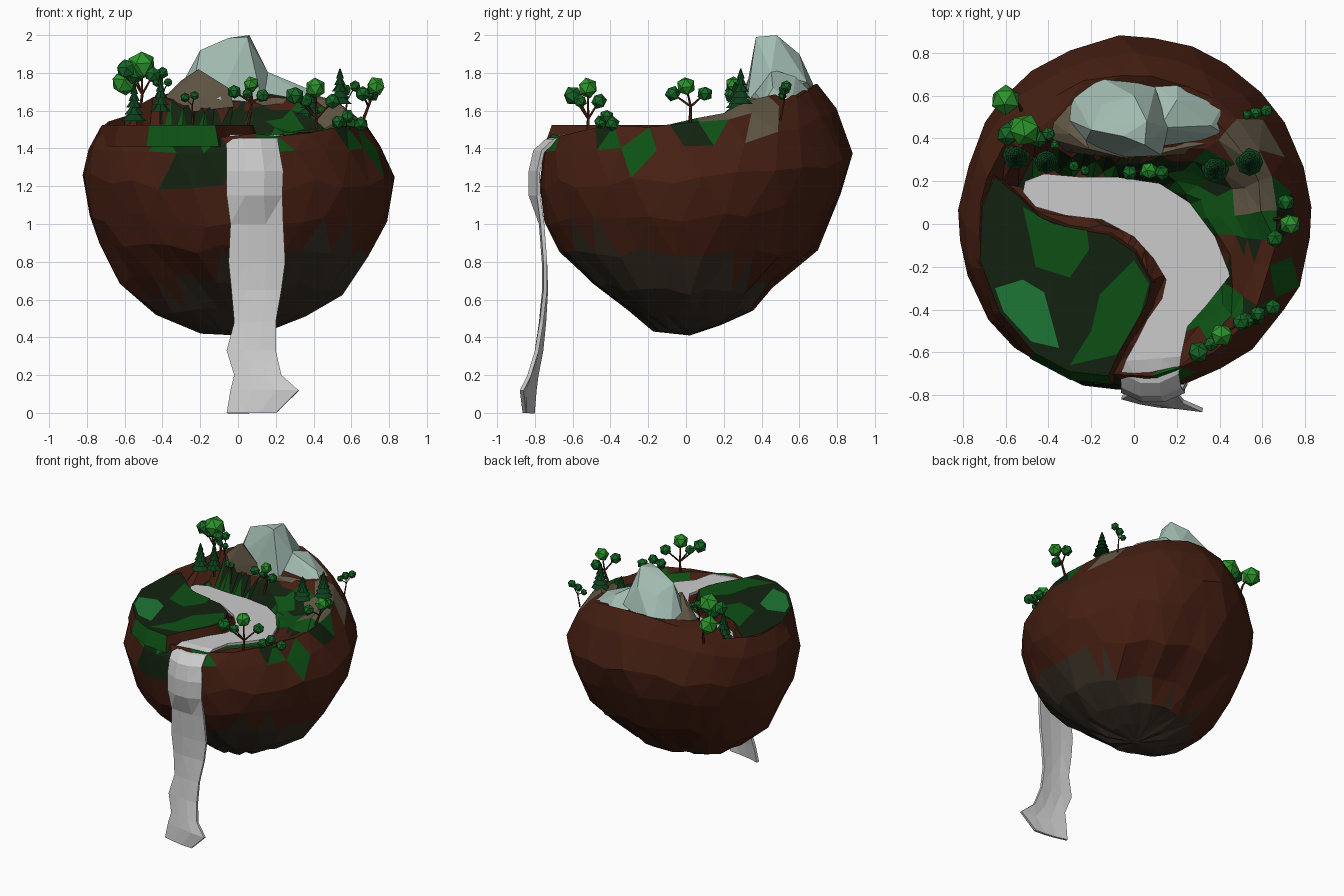
import bpy, bmesh, random
from math import sin, cos, pi, tau
from mathutils import Vector, Matrix, noise

if "Cube" in bpy.data.objects:
    bpy.data.objects.remove(bpy.data.objects["Cube"])

random.seed(4)
MATS = {}
for n, c in dict(soil=(.06, .0135, .006), stone=(.035, .025, .016), tan=(.12, .095, .06), crag=(.36, .5, .44),
                 grass=(.004, .08, .007), dark_grass=(.006, .016, .005), light_grass=(.012, .18, .035),
                 leaf=(.008, .14, .02), bright_leaf=(.025, .3, .025), pine=(.004, .05, .011),
                 bark=(.07, .02, .008)).items():
    MATS[n] = bpy.data.materials.new(n)
    MATS[n].diffuse_color = (*c, 1)


def finish(name, bm, *mats, normals=True):
    if normals:
        bmesh.ops.recalc_face_normals(bm, faces=bm.faces)
    me = bpy.data.meshes.new(name)
    bm.to_mesh(me)
    bm.free()
    ob = bpy.data.objects.new(name, me)
    bpy.context.collection.objects.link(ob)
    for m in mats:
        me.materials.append(MATS[m])
    return ob


def smooth(a, b, x):
    t = max(0, min(1, (x - a) / (b - a)))
    return t * t * (3 - 2 * t)


def jit(s):
    return random.uniform(-s, s)


# river and waterfall rows: left bank x,y, right bank x,y, height
RIVER = [(-.52, .15, -.51, .20, 1.475), (-.46, .08, -.42, .235, 1.475), (-.32, .04, -.25, .22, 1.475),
         (-.15, .02, -.08, .22, 1.475), (.0, -.06, .12, .19, 1.475), (.09, -.16, .26, .1, 1.475),
         (.15, -.26, .38, -.06, 1.475), (.13, -.35, .45, -.24, 1.475), (.06, -.45, .34, -.38, 1.475),
         (.01, -.55, .25, -.48, 1.475), (-.04, -.64, .22, -.62, 1.475)]
FALL = [(-.06, -.70, .21, -.70, 1.45), (-.06, -.765, .22, -.765, 1.39), (-.06, -.79, .24, -.79, 1.28),
        (-.06, -.79, .235, -.79, 1.15), (-.04, -.77, .24, -.77, 1.0), (-.05, -.755, .25, -.755, .8),
        (-.035, -.75, .23, -.755, .65), (-.02, -.76, .2, -.775, .48), (-.06, -.775, .2, -.80, .33),
        (-.02, -.80, .23, -.84, .2), (-.04, -.81, .32, -.88, .12), (-.06, -.82, .2, -.865, 0)]
bm = bmesh.new()
rows = []
for lx, ly, rx, ry, z in RIVER + FALL:
    row = []
    for j in range(4):
        t = j / 3
        bulge = (.05 if 1.1 < z < 1.46 else .01 if z < 1.46 else 0) * sin(pi * t)
        row.append(bm.verts.new((lx + (rx - lx) * t, ly + (ry - ly) * t - bulge, z)))
    rows.append(row)
for a, b in zip(rows, rows[1:]):
    for j in range(3):
        bm.faces.new((a[j], b[j], b[j + 1], a[j + 1]))
bmesh.ops.triangulate(bm, faces=bm.faces)
water = finish("river_and_waterfall", bm, normals=False)
sol = water.modifiers.new("thickness", 'SOLIDIFY')
sol.thickness, sol.offset = .02, -1

# floating island body: radius,height profiles seen in four directions
RIGHT = [(.2, .45), (.36, .52), (.55, .65), (.69, .84), (.795, 1.03), (.825, 1.24), (.755, 1.4), (.67, 1.53)]
LEFT = [(.2, .43), (.44, .53), (.63, .70), (.73, .88), (.79, 1.05), (.82, 1.24), (.79, 1.4), (.72, 1.51)]
BACK = [(.2, .48), (.36, .55), (.46, .69), (.7, .87), (.83, 1.15), (.88, 1.35), (.8, 1.6), (.7, 1.74)]
FRONT = [(.17, .44), (.31, .55), (.5, .71), (.68, .86), (.74, 1.0), (.78, 1.2), (.76, 1.38), (.71, 1.47)]
mids = []
for a, b in zip(RIVER, RIVER[1:] + FALL[:1]):
    for k in range(4):
        p = [u + (v - u) * k / 4 for u, v in zip(a, b)]
        mids.append(Vector(((p[0] + p[2]) / 2, (p[1] + p[3]) / 2)))


def ground(x, y):
    rise = .16 * smooth(.16, .36, y) + .06 * smooth(.3, .6, y)
    if x < 0:
        rise *= 1 - .45 * smooth(.4, .7, -x)
    h = 1.49 + rise + .08 * smooth(.4, .6, x) * smooth(-.15, .12, y) * (1 - smooth(.2, .4, y))
    h -= .03 * smooth(.45, .7, x) * smooth(.1, -.3, y)
    d = min((Vector((x, y)) - m).length for m in mids)
    return 1.42 + (h - 1.42) * smooth(.13, .18, d)


N = 28
bm = bmesh.new()
rings = []
for k in range(8):
    ring = []
    for i in range(N):
        s = 1 if k > 1 else .4
        a = tau * (i + .5 * (k % 2) + jit(.18) * s) / N
        w = cos(a) ** 2
        px = (RIGHT if cos(a) > 0 else LEFT)[k]
        py = (BACK if sin(a) > 0 else FRONT)[k]
        r = w * px[0] + (1 - w) * py[0] + jit(.01) * s
        ring.append(bm.verts.new((r * cos(a), r * sin(a), w * px[1] + (1 - w) * py[1] + jit(.03 if k < 6 else .012) * s)))
    rings.append(ring)
edge = [v.co.copy() for v in rings[-1]]
for f in (.9, .8, .7, .6, .5, .4, .3, .2, .1):
    ring = []
    for c in edge:
        x, y = c.x * f + jit(.01), c.y * f + jit(.01)
        ring.append(bm.verts.new((x, y, ground(x, y) + jit(.006))))
    rings.append(ring)
for k, (a, b) in enumerate(zip(rings, rings[1:])):
    for i in range(N):
        j = (i + 1) % N
        if k < 7 and k % 2 == 0:
            tris = (a[i], a[j], b[i]), (a[j], b[j], b[i])
        else:
            tris = (a[i], a[j], b[j]), (a[i], b[j], b[i])
        for t in tris:
            bm.faces.new(t)
for ring, c in ((rings[0], (0, .02, .41)), (rings[-1], (0, 0, ground(0, 0)))):
    v = bm.verts.new(c)
    for i in range(N):
        bm.faces.new((ring[i], ring[(i + 1) % N], v))
for f in bm.faces:
    c = f.calc_center_median()
    n = noise.noise(c * 5 + Vector((3, 1, 0)))
    if c.z < .68 + .2 * (c.x - c.y) + .08 * n:
        f.material_index = 1
    elif c.z > 1.5 and .45 < c.x < .64 and .05 < c.y < .46:
        f.material_index = 2
    elif c.z > 1.43 and -.5 < c.x < .5 and .15 < c.y < .31:
        f.material_index = 4 if n < .1 else 3
    elif c.y < .3 and ((c.x > .15 and c.z > 1.34 and n > -.12) or (-.4 < c.x < -.04 and c.z > 1.22 and c.y < -.5)):
        f.material_index = 4 if n < 0 else 3
finish("island_body", bm, "soil", "stone", "tan", "grass", "dark_grass")

# flat meadow left of the river with brown banks
MEADOW = [(-.71, .08), (-.65, .22), (-.54, .13), (-.44, .03), (-.3, -.02), (-.12, -.05), (0, -.13), (.08, -.27),
          (.06, -.37), (0, -.48), (-.07, -.6), (-.12, -.71), (-.3, -.69), (-.47, -.6), (-.63, -.41), (-.72, -.17)]
bm = bmesh.new()
top = [bm.verts.new((x, y, 1.525)) for x, y in MEADOW]
low = [bm.verts.new((-.33 + (x + .33) * 1.09, -.25 + (y + .25) * 1.09, 1.41)) for x, y in MEADOW]
bm.faces.new(top)
for i in range(len(top)):
    j = (i + 1) % len(top)
    f = bm.faces.new((top[i], low[i], low[j], top[j]))
    f.material_index = 2 if 10 < i < 13 else 1
finish("meadow", bm, "dark_grass", "soil", "grass")

# lighter grass patches on the meadow
for n, mat, pts in (("a", "light_grass", [(-.65, -.3), (-.52, -.26), (-.42, -.32), (-.35, -.58), (-.48, -.55), (-.61, -.41)]),
                    ("b", "grass", [(-.52, .08), (-.38, 0), (-.22, -.03), (-.21, -.12), (-.3, -.25), (-.46, -.2), (-.49, -.05)]),
                    ("c", "grass", [(0, -.17), (.07, -.28), (.03, -.42), (-.08, -.61), (-.3, -.66), (-.2, -.5), (-.16, -.33)])):
    bm = bmesh.new()
    bm.faces.new([bm.verts.new((x, y, 1.529)) for x, y in pts])
    finish("grass_patch_" + n, bm, mat, normals=False)


# mountain crags: convex rocks grown from a few corner points
def hull(name, mat, pts):
    bm = bmesh.new()
    for p in pts:
        bm.verts.new(p)
    bmesh.ops.convex_hull(bm, input=bm.verts)
    bmesh.ops.triangulate(bm, faces=bm.faces)
    finish(name, bm, mat)


hull("main_peak", "crag", [(-.05, .41, 1.985), (.06, .48, 2.0), (.05, .37, 1.99), (-.2, .44, 1.92), (0, .6, 1.9),
     (-.24, .36, 1.72), (-.34, .5, 1.66), (-.1, .31, 1.66), (.13, .32, 1.64), (.16, .45, 1.8), (.1, .64, 1.75),
     (-.2, .71, 1.66), (-.3, .62, 1.66), (-.15, .56, 1.86)])
hull("right_ridge", "crag", [(.12, .45, 1.82), (.2, .58, 1.78), (.28, .5, 1.74), (.36, .46, 1.72), (.2, .7, 1.66),
     (.44, .41, 1.64), (.42, .56, 1.64), (.1, .36, 1.7), (.3, .4, 1.68), (.05, .67, 1.68)])
hull("left_foothill", "tan", [(-.21, .35, 1.82), (-.3, .42, 1.76), (-.48, .55, 1.58), (-.5, .43, 1.56),
     (-.36, .34, 1.58), (-.02, .3, 1.62), (-.05, .31, 1.72), (-.32, .64, 1.66)])
hull("front_foothill", "tan", [(.05, .31, 1.66), (.2, .35, 1.67), (.36, .38, 1.66), (.55, .36, 1.6), (.2, .32, 1.6), (.4, .5, 1.62)])


# broadleaf trees: faceted leaf balls on bent branches
def limb(bm, a, b, r):
    d = b - a
    m = Matrix.Translation((a + b) / 2) @ d.to_track_quat('Z', 'Y').to_matrix().to_4x4()
    bmesh.ops.create_cone(bm, cap_ends=True, segments=5, radius1=r, radius2=r * .7, depth=d.length, matrix=m)


def tree(name, base, blobs):
    wood, leaf = bmesh.new(), bmesh.new()
    base = Vector(base)
    cen = sum((Vector(b[:3]) for b in blobs), Vector()) / len(blobs)
    big = blobs[0][3] > .035
    fork = base.lerp(cen, .5) + Vector((.02 if big else .005, .01, 0))
    r = .011 if big else .006
    limb(wood, base - Vector((0, 0, .05)), fork, r)
    for i, (x, y, z, s) in enumerate(blobs):
        p = Vector((x, y, z))
        limb(wood, fork, p, r * .6)
        rot = Matrix.Rotation(random.random() * 6, 4, 'X') @ Matrix.Rotation(random.random() * 6, 4, 'Z')
        vs = bmesh.ops.create_icosphere(leaf, subdivisions=1, radius=s * 1.12, matrix=Matrix.Translation(p) @ rot)['verts']
        for f in {f for v in vs for f in v.link_faces}:
            f.material_index = 1 if i == 0 and big else 0
    finish(name + "_trunk", wood, "bark")
    finish(name + "_leaves", leaf, "leaf", "bright_leaf")


tree("left_tree", (-.53, .42, 1.56), [(-.51, .44, 1.84, .07), (-.59, .42, 1.82, .05), (-.45, .4, 1.79, .04), (-.55, .44, 1.8, .055)])
tree("left_back_tree", (-.52, .52, 1.58), [(-.6, .58, 1.75, .065)])
tree("left_small_tree", (-.41, .4, 1.62), [(-.4, .42, 1.8, .03), (-.37, .37, 1.75, .022), (-.43, .39, 1.75, .022)])
tree("tiny_tree", (-.24, .26, 1.58), [(-.23, .25, 1.68, .022), (-.28, .27, 1.67, .024)])
tree("middle_tree", (.05, .25, 1.58), [(.07, .25, 1.74, .038), (-.02, .24, 1.7, .034), (.13, .24, 1.68, .034), (.05, .24, 1.69, .026)])
tree("right_tree", (.64, .02, 1.54), [(.73, 0, 1.73, .046), (.66, -.07, 1.69, .038), (.71, .1, 1.69, .038)])
tree("front_tree", (.4, -.52, 1.44), [(.41, -.52, 1.72, .05), (.3, -.6, 1.68, .046), (.36, -.56, 1.65, .033), (.5, -.46, 1.65, .038)])
tree("front_small_tree", (.54, -.38, 1.44), [(.58, -.42, 1.57, .034), (.65, -.39, 1.53, .036), (.53, -.45, 1.54, .034)])
tree("back_right_tree", (.57, .5, 1.6), [(.57, .52, 1.71, .028), (.62, .53, 1.73, .028), (.53, .51, 1.68, .022)])

# conifers: stacked cones
for n, (x, y, z, h, r) in enumerate([(-.55, .32, 1.53, .21, .065), (-.41, .29, 1.58, .21, .055),
                                     (.38, .26, 1.57, .18, .065), (.54, .29, 1.62, .2, .065)]):
    bm = bmesh.new()
    for k in range(5):
        s = r * (1 - .17 * k)
        bmesh.ops.create_cone(bm, cap_ends=True, segments=8, radius1=s, radius2=s * .15, depth=h * .26,
                              matrix=Matrix.Translation((x, y, z + h * (.2 + .17 * k))) @ Matrix.Rotation(k * .4, 4, 'Z'))
    limb(bm, Vector((x, y, z - .05)), Vector((x, y, z + h * .3)), .01)
    finish("conifer_%d" % (n + 1), bm, "pine")

for m in bpy.data.materials:
    if m.users and not m.is_grease_pencil:
        m.use_nodes = True
        m.node_tree.nodes["Principled BSDF"].inputs["Base Color"].default_value = m.diffuse_color
